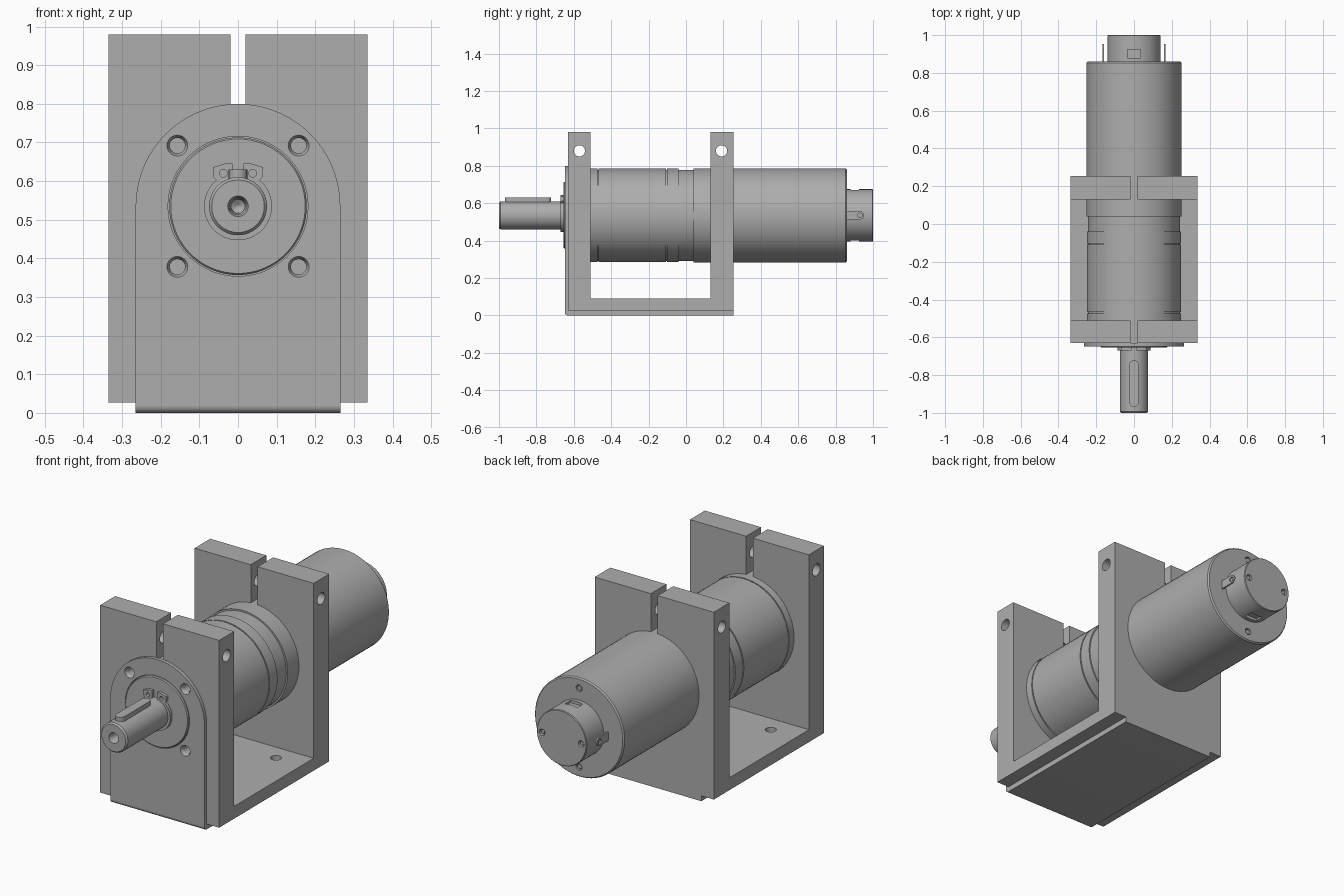
import bpy, bmesh, math
from mathutils import Vector

cube = bpy.data.objects.get("Cube")
if cube:
    bpy.data.objects.remove(cube, do_unlink=True)

AXIS = 0.535   # height of the motor axis
metal = bpy.data.materials.new("grey metal")
metal.use_nodes = True
GREY = (0.42, 0.42, 0.42, 1)
metal.diffuse_color = GREY
metal.node_tree.nodes["Principled BSDF"].inputs["Base Color"].default_value = GREY


def finish(name, bm):
    bmesh.ops.recalc_face_normals(bm, faces=bm.faces)
    mesh = bpy.data.meshes.new(name)
    bm.to_mesh(mesh)
    bm.free()
    mesh.materials.append(metal)
    ob = bpy.data.objects.new(name, mesh)
    bpy.context.collection.objects.link(ob)
    return ob


def prism(name, points, axis, lo, hi):
    """Extrude a 2D outline: axis 'x' takes (y, z), axis 'y' takes (x, z)."""
    bm = bmesh.new()
    place = (lambda p: (lo, p[0], p[1])) if axis == "x" else (lambda p: (p[0], lo, p[1]))
    face = bm.faces.new([bm.verts.new(place(p)) for p in points])
    geo = bmesh.ops.extrude_face_region(bm, geom=[face])["geom"]
    move = Vector((hi - lo, 0, 0) if axis == "x" else (0, hi - lo, 0))
    bmesh.ops.translate(bm, vec=move, verts=[g for g in geo if isinstance(g, bmesh.types.BMVert)])
    return finish(name, bm)


def box(name, x, y, z):
    return prism(name, [(y[0], z[0]), (y[1], z[0]), (y[1], z[1]), (y[0], z[1])], "x", *x)


def lathe(name, profile, x=0, z=AXIS, seg=72):
    """Revolve (y, radius) points about a line along y, with closed ends."""
    bm = bmesh.new()
    rings = [[bm.verts.new((x + r * math.cos(math.tau * i / seg), y, z + r * math.sin(math.tau * i / seg)))
              for i in range(seg)] for y, r in profile]
    for a, b in zip(rings, rings[1:]):
        for i in range(seg):
            j = (i + 1) % seg
            bm.faces.new((a[i], a[j], b[j], b[i]))
    bm.faces.new(rings[0])
    bm.faces.new(rings[-1])
    return finish(name, bm)


def rod(name, centre, radius, length, axis, seg=24):
    """Cylinder along x or z, used for drilling."""
    ob = lathe(name, [(-length / 2, radius), (length / 2, radius)], 0, 0, seg)
    ob.rotation_euler = (0, 0, math.pi / 2) if axis == "x" else (math.pi / 2, 0, 0)
    ob.location = centre
    return ob


def cut(ob, cutters):
    bpy.context.view_layer.objects.active = ob
    for c in cutters:
        c.hide_render = True
        mod = ob.modifiers.new("cut", "BOOLEAN")
        mod.operation, mod.solver, mod.object = "DIFFERENCE", "EXACT", c
        bpy.ops.object.modifier_apply(modifier=mod.name)
        bpy.data.objects.remove(c, do_unlink=True)


def arc(cx, cz, r, a0, a1, n):
    return [(cx + r * math.cos(math.radians(a0 + (a1 - a0) * i / n)),
             cz + r * math.sin(math.radians(a0 + (a1 - a0) * i / n))) for i in range(n + 1)]


# U-shaped clamp bracket with bore, split slots and drilled holes
bracket = prism("clamp_bracket", [(-.63, .027), (.255, .027), (.255, .98), (.13, .98),
                                  (.13, .09), (-.51, .09), (-.51, .98), (-.63, .98)], "x", -.335, .335)
cutters = [lathe("bore", [(-.7, .251), (.4, .251)]), box("slot", (-.019, .019), (-.7, .4), (.7, 1.1))]
for y in (-.57, .19):
    cutters.append(rod("clamp_hole", (0, y, .88), .03, 1, "x"))
for x in (-.19, .19):
    for y in (-.41, .035):
        cutters.append(rod("base_hole", (x, y, .08), .026, .12, "z"))
cut(bracket, cutters)

# Bent sheet: arched face plate and foot with a rounded bend
face_plate = prism("face_plate", [(-.265, .018), (.265, .018)] + arc(0, AXIS, .265, 0, 180, 36),
                   "y", -.648, -.63)
cut(face_plate, [lathe("pilot_bore", [(-.7, .181), (-.6, .181)])])
foot = prism("foot_plate", arc(-.63, .018, .018, 180, 270, 6) +
             [(.255, 0), (.255, .027), (-.63, .027)], "x", -.265, .265)

# Gearbox with seam grooves, and pilot boss
G, R = .244, .25
body = [(-.632, R)]
for y in (-.47, -.105):
    body += [(y - .003, R), (y - .003, G), (y + .003, G), (y + .003, R)]
body += [(-.04, R), (-.04, G), (.04, G)]
gearbox = lathe("gearbox", body)
pilot = lathe("pilot_boss", [(-.62, .178), (-.65, .178), (-.655, .174)])

# Countersunk mounting holes through the face
for part in (face_plate, gearbox):
    cut(part, [lathe("screw_hole", [(-.66, .031), (-.648, .027), (-.635, .02), (-.56, .02)],
                     sx * .157, AXIS + sz * .157, 24) for sx in (-1, 1) for sz in (-1, 1)])

# Motor can with rear screws
motor = lathe("motor_can", [(.04, .252), (.853, .252), (.86, .246)])
cut(motor, [lathe("rear_hole", [(.84, .017), (.9, .017)], 0, AXIS + s * .2, 20) for s in (-1, 1)])
for s in (-1, 1):
    screw = lathe("rear_screw", [(.835, .013), (.856, .013)], 0, AXIS + s * .2, 6)

# Rear cap with side notches and screw recesses
cap = lathe("rear_cap", [(.85, .14), (.997, .14), (1, .137)])
notches = [box("notch", (-.035, .035), (.88, .925), (AXIS + min(s * .125, s * .2), AXIS + max(s * .125, s * .2)))
           for s in (-1, 1)]
cut(cap, notches + [lathe("recess", [(.985, .016), (1.1, .016)], s * .11, AXIS, 20) for s in (-1, 1)])
for s in (-1, 1):
    lathe("cap_screw", [(.98, .011), (.994, .011)], s * .11, AXIS, 6)

# Solder terminals on both sides of the cap
for s in (-1, 1):
    tab = prism("terminal", [(.85, AXIS - .022), (.93, AXIS - .022)] +
                arc(.93, AXIS, .022, -80, 80, 8) + [(.93, AXIS + .022), (.85, AXIS + .022)],
                "x", s * .162 - .004, s * .162 + .004)
    cut(tab, [rod("eyelet", (s * .162, .93, AXIS), .012, .05, "x", 16)])

# Output shaft with centre drilling and rounded key
shaft = lathe("output_shaft", [(-.6, .075), (-.992, .075), (-1, .068)])
cut(shaft, [lathe("centre_drill", [(-1.02, .033), (-.985, .022), (-.93, .018), (-.92, .003)], 0, AXIS, 24)])
key = rod("key_front_end", (0, -.945, .6), .024, .06, "z")
key.name = "key"
key.data.transform(key.matrix_basis)
key.matrix_basis.identity()
for v in key.data.vertices:
    if v.co.y > -.9449:
        v.co.y += .2

# Retaining ring with a gap and two drilled ears
ring_outline = arc(0, AXIS, .088, 130, 410, 48) + [(.065, .612), (.065, .636), (.035, .645), (.014, .645),
                                                   (.014, .6)]
ring_outline += arc(0, AXIS, .07, 408, 132, 48) + [(-.014, .6), (-.014, .645), (-.035, .645),
                                                   (-.065, .636), (-.065, .612)]
ring = prism("retaining_ring", ring_outline, "y", -.67, -.653)
cut(ring, [lathe("ear_hole", [(-.7, .01), (-.6, .01)], s * .038, .62, 16) for s in (-1, 1)])

# Smooth round surfaces, keep edges crisp
for ob in list(bpy.context.scene.objects):
    if ob.type == "MESH":
        bpy.ops.object.select_all(action="DESELECT")
        ob.select_set(True)
        bpy.context.view_layer.objects.active = ob
        bpy.ops.object.shade_smooth_by_angle(angle=math.radians(30))
